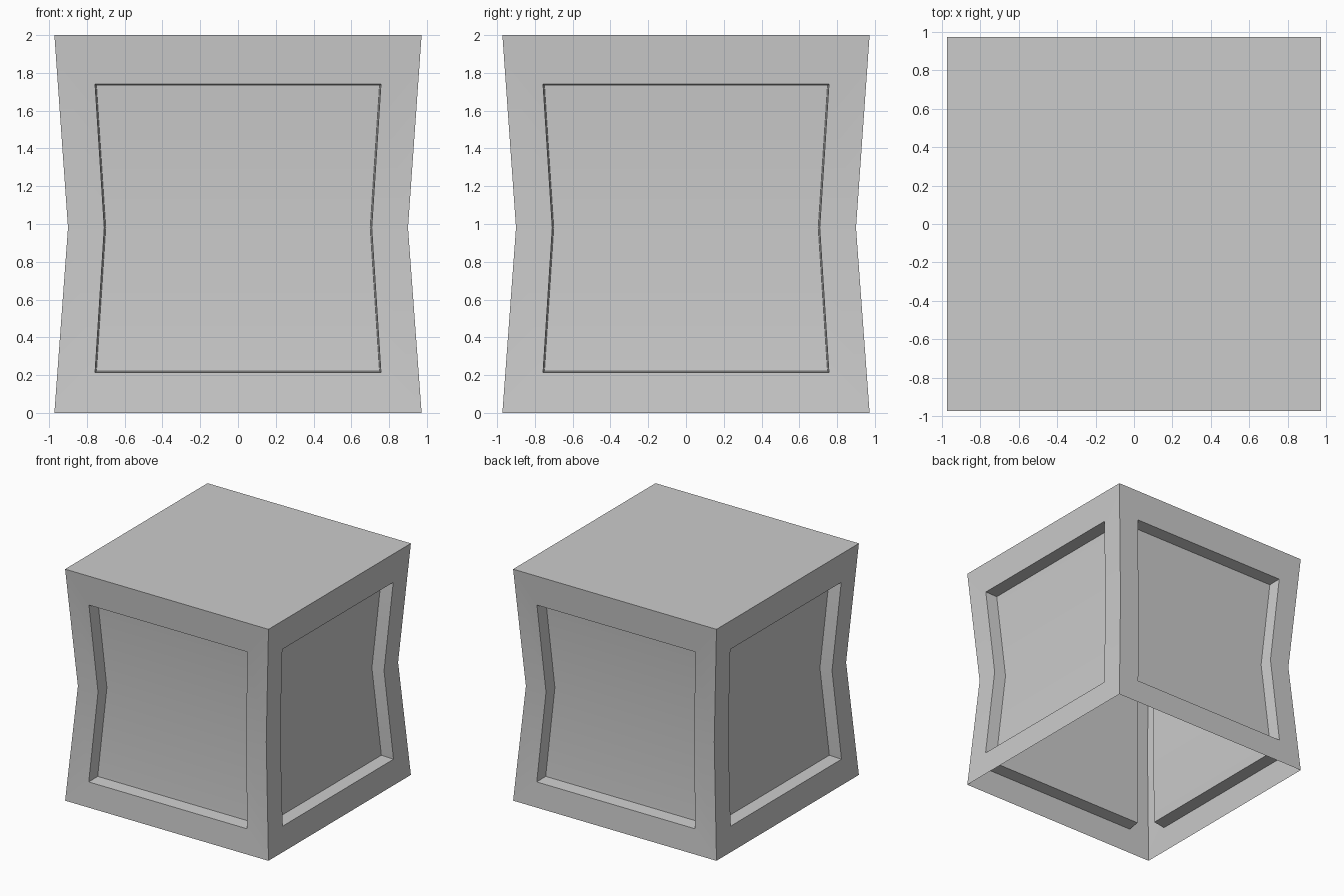
import bpy, bmesh
from math import pi
from mathutils import Matrix, Vector

if "Cube" in bpy.data.objects:
    bpy.data.objects.remove(bpy.data.objects["Cube"])

MID = 0.98
DEPTH = 0.11
TAPER = 0.008


def half_width(z):
    """Pinched profile: wide at the ends, narrow at the waist."""
    t = (2 - z) / (2 - MID) if z > MID else z / MID
    return 0.972 - 0.072 * t


def ring(rows, offset=0.0):
    """Six points on the front wall, anticlockwise seen from outside; rows = (z, half x)."""
    (z0, x0), (z1, x1), (z2, x2) = rows
    pts = [(-x0, z0), (x0, z0), (x1, z1), (x2, z2), (-x2, z2), (-x1, z1)]
    return [Vector((x, -half_width(z) + offset, z)) for x, z in pts]


bm = bmesh.new()
outer = ring([(z, half_width(z)) for z in (0, MID, 2)])
rim = ring([(0.213, 0.757), (MID, 0.708), (1.74, 0.757)])
floor = ring([(0.213 + TAPER, 0.757 - TAPER), (MID, 0.708 - TAPER),
              (1.74 - TAPER, 0.757 - TAPER)], DEPTH)

# four walls: frame, recess sides and sunken panel
for k in range(4):
    rot = Matrix.Rotation(k * pi / 2, 3, 'Z')
    a, b, c = [[bm.verts.new(rot @ p) for p in pts] for pts in (outer, rim, floor)]
    for lo, hi in ((a, b), (b, c)):
        for i in range(6):
            j = (i + 1) % 6
            bm.faces.new((lo[i], lo[j], hi[j], hi[i]))
    bm.faces.new((c[0], c[1], c[2], c[5]))
    bm.faces.new((c[5], c[2], c[3], c[4]))

bmesh.ops.remove_doubles(bm, verts=bm.verts, dist=1e-4)

# flat lid; the underside stays open
w = half_width(2)
lid = [bm.verts.new((x, y, 2)) for x, y in ((-w, -w), (w, -w), (w, w), (-w, w))]
bm.faces.new(lid)
bmesh.ops.remove_doubles(bm, verts=bm.verts, dist=1e-4)

mesh = bpy.data.meshes.new("pinched_box")
bm.to_mesh(mesh)
bm.free()
box = bpy.data.objects.new("pinched_box", mesh)
bpy.context.collection.objects.link(box)
bpy.context.view_layer.objects.active = box
box.select_set(True)
bpy.ops.object.shade_smooth_by_angle(angle=pi / 6)
